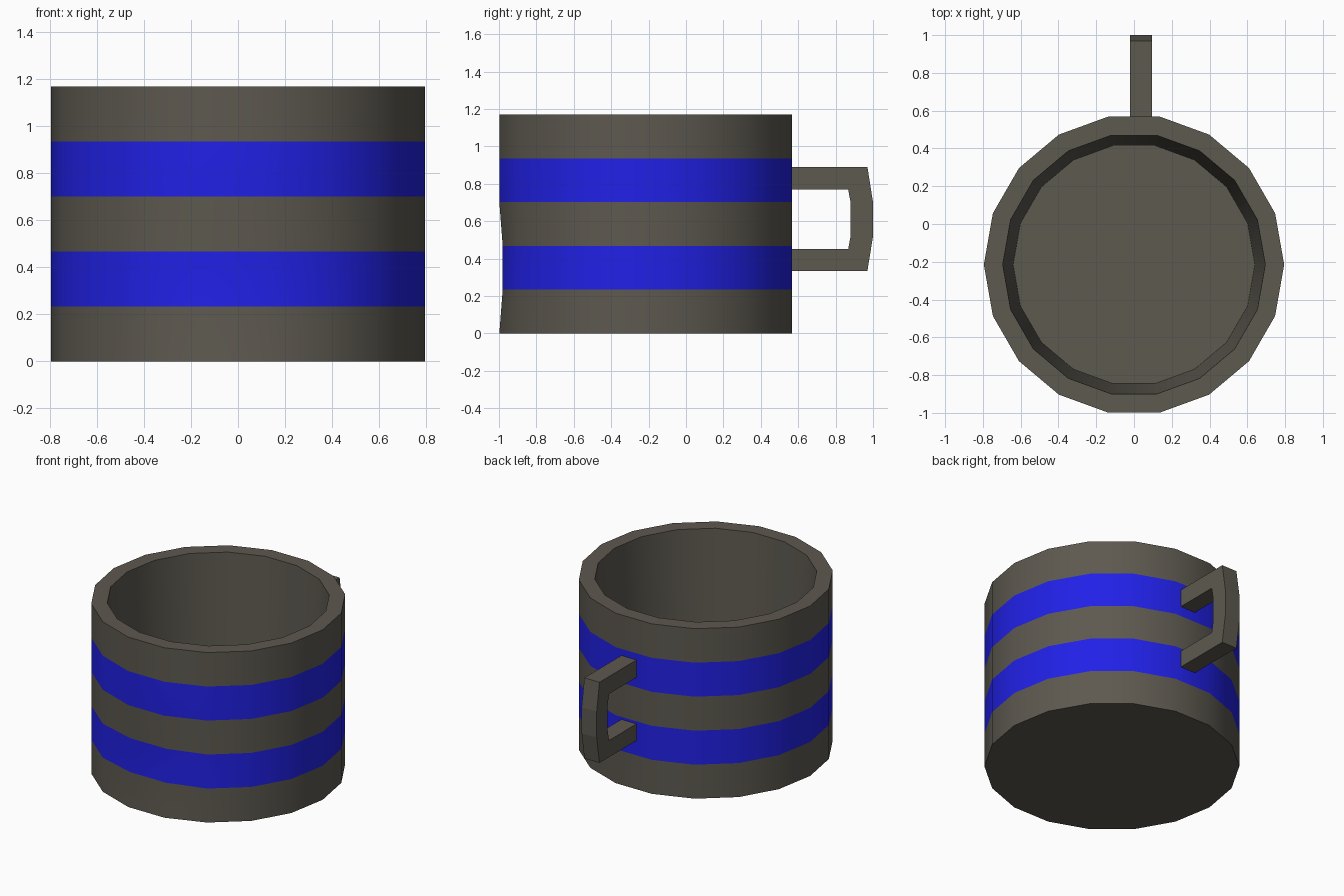
import bpy, bmesh
from math import sin, cos, radians

if "Cube" in bpy.data.objects:
    bpy.data.objects.remove(bpy.data.objects["Cube"])

SIDES, CY, H = 18, -0.215, 1.17


def material(name, color):
    m = bpy.data.materials.new(name)
    m.diffuse_color = color
    m.use_nodes = True
    m.node_tree.nodes["Principled BSDF"].inputs["Base Color"].default_value = m.diffuse_color
    return m


def make_object(name, bm, mats):
    bmesh.ops.recalc_face_normals(bm, faces=bm.faces)
    me = bpy.data.meshes.new(name)
    bm.to_mesh(me)
    bm.free()
    ob = bpy.data.objects.new(name, me)
    bpy.context.collection.objects.link(ob)
    for m in mats:
        me.materials.append(m)
    return ob


clay = material("dark_clay", (0.11, 0.10, 0.08, 1))
blue = material("blue_glaze", (0.015, 0.015, 0.8, 1))

# Mug body: stacked rings up the outside, over the rim, down to the inner floor
profile = [(0.795, H * i / 5) for i in range(6)] + [(0.695, H), (0.64, 0.1)]
bm = bmesh.new()
rings = []
for r, z in profile:
    rings.append([bm.verts.new((r * cos(radians(20 * k)), CY + r * sin(radians(20 * k)), z))
                  for k in range(SIDES)])
for i, (lo, hi) in enumerate(zip(rings, rings[1:])):
    for k in range(SIDES):
        n = (k + 1) % SIDES
        f = bm.faces.new((lo[k], lo[n], hi[n], hi[k]))
        f.material_index = 1 if i in (1, 3) else 0
bm.faces.new(rings[0])
bm.faces.new(rings[-1])
# Slight dent in the front around the lower stripe
for ring in rings[1:3]:
    for v in ring:
        if v.co.y < -0.95:
            v.co.y = -0.98
body = make_object("mug_body", bm, [clay, blue])
bpy.context.view_layer.objects.active = body
body.select_set(True)
bpy.ops.object.shade_smooth_by_angle(angle=radians(30))

# Handle: side outline (y, z) as outer/inner pairs, extruded across x
outer = [(0.56, 0.89), (0.97, 0.89), (1.0, 0.70), (1.0, 0.52), (0.97, 0.335), (0.56, 0.335)]
inner = [(0.56, 0.77), (0.867, 0.77), (0.88, 0.70), (0.88, 0.52), (0.867, 0.45), (0.56, 0.45)]
bm = bmesh.new()
sections = [[bm.verts.new((x, y, z)) for x, (y, z) in
             ((-0.02, o), (0.095, o), (0.095, i), (-0.02, i))]
            for o, i in zip(outer, inner)]
for a, b in zip(sections, sections[1:]):
    for k in range(4):
        n = (k + 1) % 4
        bm.faces.new((a[k], a[n], b[n], b[k]))
bm.faces.new(sections[0])
bm.faces.new(sections[-1])
make_object("handle", bm, [clay])
